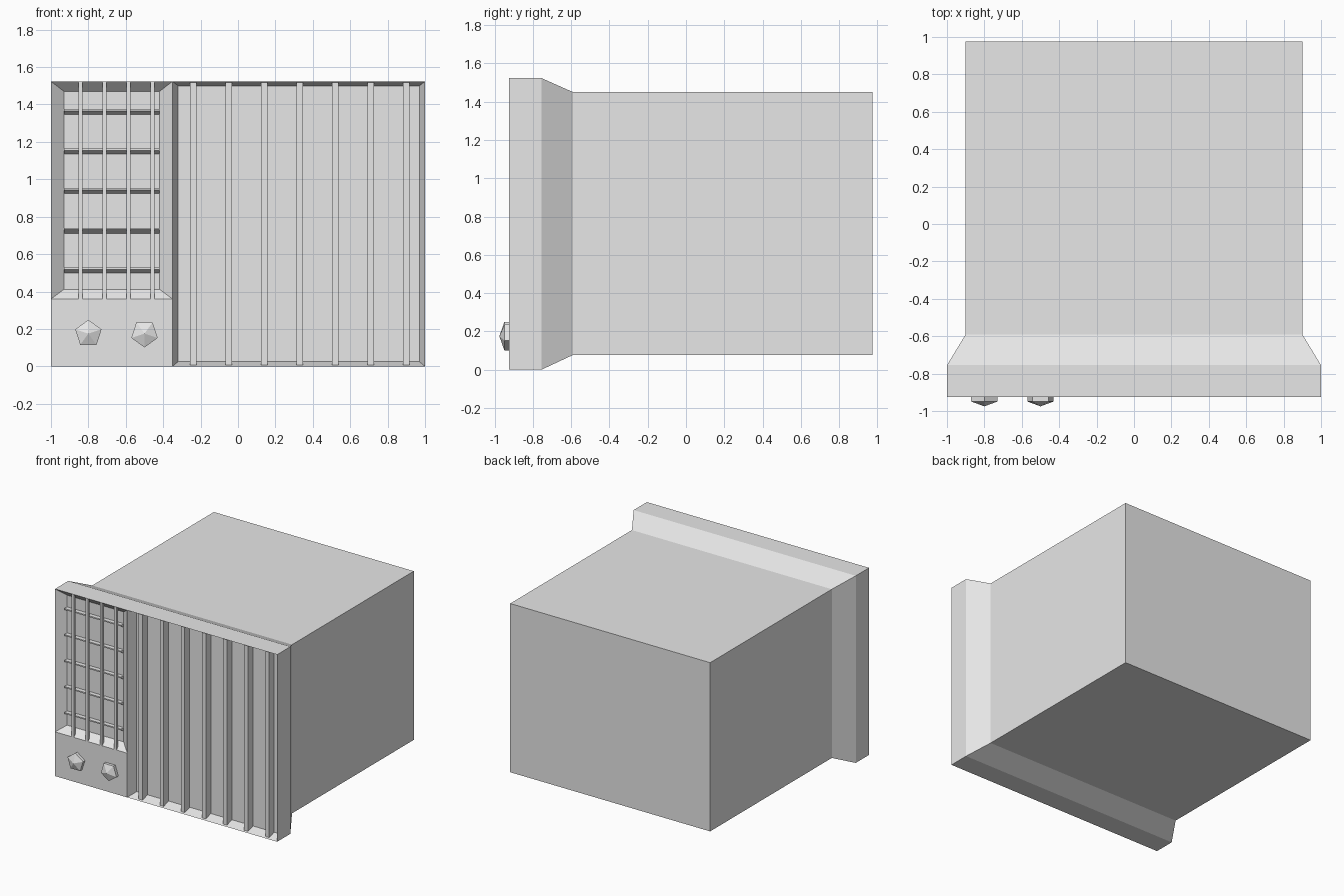
import bpy, bmesh
from math import sin, cos, pi

cube = bpy.data.objects.get("Cube")
if cube:
    bpy.data.objects.remove(cube, do_unlink=True)

grey = bpy.data.materials.new("light grey")
grey.use_nodes = True
grey.diffuse_color = (0.8, 0.8, 0.8, 1)
grey.node_tree.nodes["Principled BSDF"].inputs["Base Color"].default_value = (0.8, 0.8, 0.8, 1)

FRONT, BACK = -0.925, 0.975
TOP, SPLIT, SILL = 1.523, -0.35, 0.36


def finish(name, bm):
    mesh = bpy.data.meshes.new(name)
    bm.to_mesh(mesh)
    bm.free()
    mesh.materials.append(grey)
    obj = bpy.data.objects.new(name, mesh)
    bpy.context.collection.objects.link(obj)
    return obj


def loft(name, rects, cap_start=False, cap_end=False):
    """Join rectangles (y, x0, x1, z0, z1) with side faces."""
    bm = bmesh.new()
    rings = [[bm.verts.new(p) for p in
              ((x0, y, z0), (x1, y, z0), (x1, y, z1), (x0, y, z1))]
             for y, x0, x1, z0, z1 in rects]
    for a, b in zip(rings, rings[1:]):
        for i in range(4):
            j = (i + 1) % 4
            bm.faces.new((a[i], a[j], b[j], b[i]))
    if cap_start:
        bm.faces.new(rings[0][::-1])
    if cap_end:
        bm.faces.new(rings[-1])
    return finish(name, bm)


def box(name, x0, x1, y0, y1, z0, z1):
    return loft(name, [(y1, x0, x1, z0, z1), (y0, x0, x1, z0, z1)], True, True)


# Housing with flared front flange
loft("housing", [(BACK, -0.9, 0.9, 0.077, 1.45),
                 (-0.59, -0.9, 0.9, 0.077, 1.45),
                 (-0.755, -1, 1, 0, TOP),
                 (FRONT, -1, 1, 0, TOP)], cap_start=True)

# Bevelled recesses in the front, and the control panel
loft("vent_recess", [(FRONT, -1, SPLIT, SILL, TOP),
                     (FRONT + 0.055, -0.93, -0.42, 0.412, 1.47)], cap_end=True)
loft("grille_recess", [(FRONT, SPLIT, 1, 0, TOP),
                       (FRONT + 0.08, -0.32, 0.97, 0.025, 1.5)], cap_end=True)
loft("control_panel", [(FRONT, -1, SPLIT, 0, SILL)], cap_end=True)

# Vertical bars
for i in range(4):
    x = -0.842 + 0.128 * i
    box(f"vent_bar_{i + 1}", x - 0.011, x + 0.011, FRONT, FRONT + 0.02, SILL, TOP)
for i in range(7):
    x = -0.24 + 0.19 * i
    box(f"grille_bar_{i + 1}", x - 0.017, x + 0.017,
        FRONT + 0.015, FRONT + 0.08, 0.006, TOP - 0.006)

# Horizontal louvres with slanted undersides
for i in range(5):
    z = 0.515 + 0.2115 * i
    loft(f"louvre_{i + 1}", [(FRONT + 0.055, -0.93, -0.42, z - 0.015, z + 0.014),
                             (FRONT + 0.02, -0.93, -0.42, z + 0.004, z + 0.014)],
         True, True)

# Five-sided pointed knobs
for name, x, turn in (("left_knob", -0.8, pi / 2), ("right_knob", -0.5, -pi / 2)):
    bm = bmesh.new()
    rings = [[bm.verts.new((x + 0.074 * cos(turn + k * 2 * pi / 5), y,
                            0.175 + 0.074 * sin(turn + k * 2 * pi / 5)))
              for k in range(5)] for y in (FRONT, FRONT - 0.024)]
    tip = bm.verts.new((x, BACK * -1, 0.175))
    for k in range(5):
        j = (k + 1) % 5
        bm.faces.new((rings[0][k], rings[0][j], rings[1][j], rings[1][k]))
        bm.faces.new((rings[1][k], rings[1][j], tip))
    finish(name, bm)
